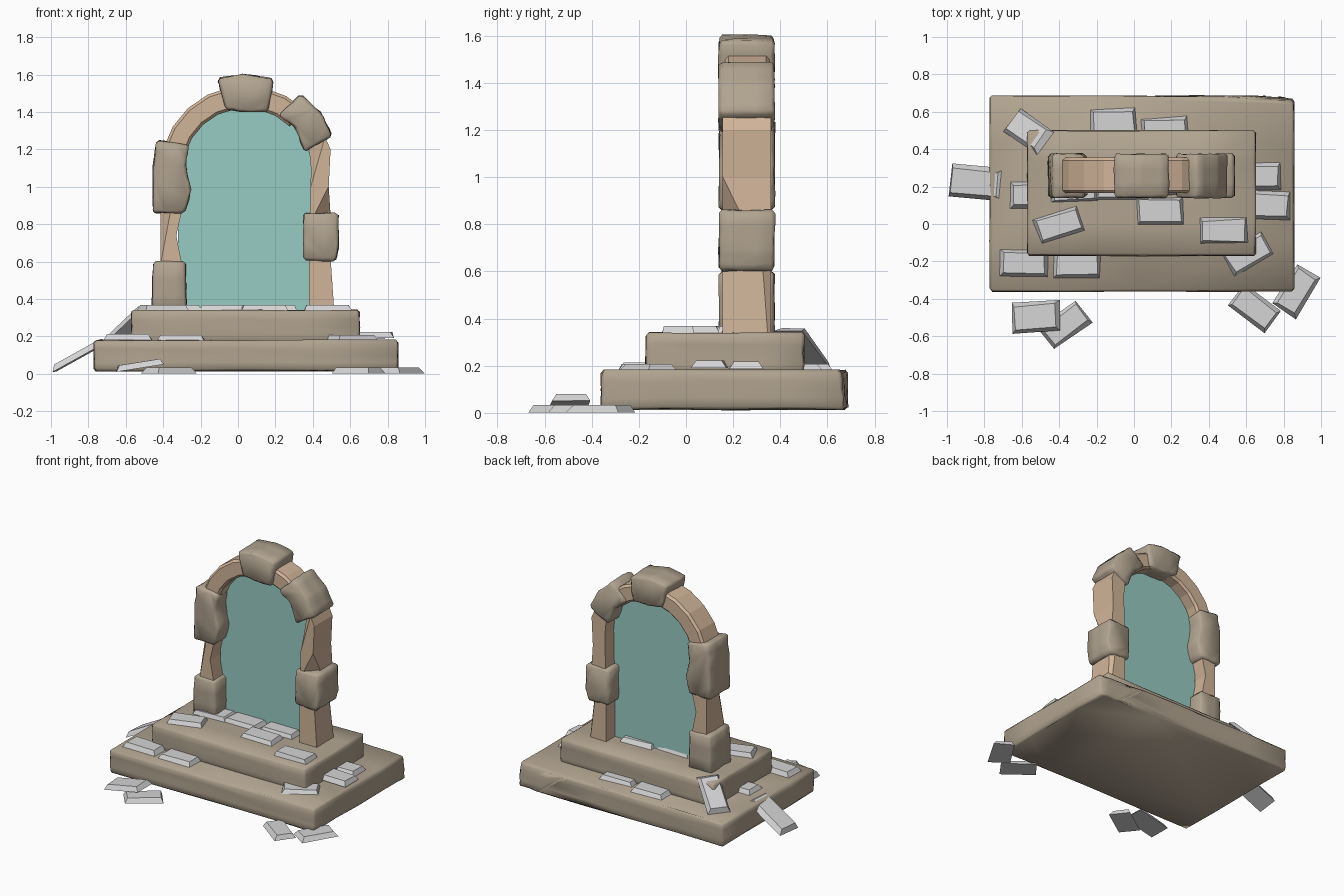
import bpy, bmesh, random
from math import radians, sin, cos
from mathutils import Matrix, Vector

random.seed(4)
if "Cube" in bpy.data.objects:
    bpy.data.objects.remove(bpy.data.objects["Cube"])


def material(name, rgb):
    m = bpy.data.materials.new(name)
    m.use_nodes = True
    m.diffuse_color = (*rgb, 1)
    m.node_tree.nodes["Principled BSDF"].inputs["Base Color"].default_value = (*rgb, 1)
    return m


STONE = material("weathered stone", (0.44, 0.37, 0.28))
SAND = material("sandstone", (0.64, 0.46, 0.32))
SLATE = material("grey slate", (0.66, 0.66, 0.67))
VEIL = material("teal veil", (0.31, 0.60, 0.55))


def finish(bm, name, mat, smooth=False):
    bmesh.ops.recalc_face_normals(bm, faces=bm.faces)
    mesh = bpy.data.meshes.new(name)
    bm.to_mesh(mesh)
    bm.free()
    mesh.materials.append(mat)
    for p in mesh.polygons:
        p.use_smooth = smooth
    ob = bpy.data.objects.new(name, mesh)
    bpy.context.collection.objects.link(ob)
    return ob


def chop(bm, point, normal):
    """Knock off everything beyond a plane and cap the wound."""
    geom = bm.verts[:] + bm.edges[:] + bm.faces[:]
    cut = bmesh.ops.bisect_plane(bm, geom=geom, plane_co=point, plane_no=normal, clear_outer=True)
    edges = [e for e in cut["geom_cut"] if isinstance(e, bmesh.types.BMEdge)]
    bmesh.ops.contextual_create(bm, geom=edges)


def box(lo, hi):
    bm = bmesh.new()
    bmesh.ops.create_cube(bm, size=1)
    lo, hi = Vector(lo), Vector(hi)
    for v in bm.verts:
        v.co = (lo + hi) / 2 + v.co * (hi - lo)
    return bm


def prism(outline, y0, y1):
    """Front outline of (x, z) points pushed through from y0 to y1."""
    bm = bmesh.new()
    face = bm.faces.new([bm.verts.new((x, y0, z)) for x, z in outline])
    new = bmesh.ops.extrude_face_region(bm, geom=[face])["geom"]
    for v in new:
        if isinstance(v, bmesh.types.BMVert):
            v.co.y = y1
    return bm


def worn(bm, name, bevel, wobble, cuts=2):
    """Soft, smooth-shaded stone with rubbed edges."""
    bmesh.ops.bevel(bm, geom=bm.edges[:], offset=bevel, segments=1, affect='EDGES')
    long_edges = [e for e in bm.edges if e.calc_length() > bevel * 3]
    bmesh.ops.subdivide_edges(bm, edges=long_edges, cuts=cuts, use_grid_fill=True)
    for v in bm.verts:
        v.co += Vector([random.uniform(-wobble, wobble) for _ in range(3)])
    return finish(bm, name, STONE, True)


# Stepped base
lower = box((-0.77, -0.36, 0.015), (0.855, 0.685, 0.18))
chop(lower, (0.47, 0.685, 0.18), (0.08, 1, 0.12))
worn(lower, "lower_step", 0.012, 0.004, 3)
upper = box((-0.57, -0.17, 0.16), (0.65, 0.50, 0.34))
worn(upper, "upper_step", 0.012, 0.004, 3)

# Large stones of the arch
stones = {
    "foot_stone": [(-0.46, .33), (-0.275, .33), (-0.28, .6), (-0.455, .6)],
    "shoulder_stone": [(-0.455, .86), (-0.285, .86), (-0.25, 0.97), (-0.28, 1.1),
                       (-0.265, 1.225), (-0.435, 1.25), (-0.455, 1.1)],
    "keystone": [(-0.065, 1.415), (0.04, 1.4), (0.165, 1.405), (0.19, 1.575),
                 (0.04, 1.605), (-0.11, 1.58)],
    "haunch_stone": [(0.355, 1.185), (0.505, 1.27), (0.45, 1.39), (0.335, 1.495),
                     (0.215, 1.385), (0.31, 1.31)],
    "pillar_stone": [(0.35, .61), (0.52, .6), (0.54, .68), (0.535, .86), (0.35, .86)],
}
for name, outline in stones.items():
    worn(prism(outline, 0.14, 0.375), name, 0.014, 0.004)

# Chipped sandstone columns between them
columns = {
    "right_foot_column": ([(0.38, .33), (0.515, .33), (0.495, .62), (0.38, .62)],
                          [((0.49, 0.36, 0.45), (0.8, 0.6, 0.1))]),
    "right_column": ([(0.385, .85), (0.495, .85), (0.485, 1.0), (0.495, 1.2),
                      (0.45, 1.3), (0.375, 1.25), (0.39, 1.1)],
                     [((0.47, 0.165, 0.95), (0.6, -0.7, -0.3)),
                      ((0.395, 0.165, 1.05), (-0.7, -0.6, 0.2))]),
    "left_column": ([(-0.415, .59), (-0.3, .59), (-0.33, .74), (-0.3, .87), (-0.415, .87)],
                    [((-0.40, 0.165, 0.70), (-0.8, -0.6, 0.15))]),
}
for name, (outline, chips) in columns.items():
    bm = prism(outline, 0.155, 0.36)
    for point, normal in chips:
        chop(bm, point, normal)
    finish(bm, name, SAND)


# Curved sandstone ribs
def rib(name, start, end, steps):
    angles = [radians(start + (end - start) * i / steps) for i in range(steps + 1)]
    ring = lambda r, a: (0.04 + r * cos(a), 1.085 + r * sin(a))
    outline = [ring(0.455, a) for a in angles] + [ring(0.335, a) for a in reversed(angles)]
    bm = prism(outline, 0.165, 0.355)
    rim = [e for e in bm.edges if abs(e.verts[0].co.y - e.verts[1].co.y) < 0.01]
    bmesh.ops.bevel(bm, geom=rim, offset=0.015, segments=1, affect='EDGES')
    finish(bm, name, SAND)


rib("left_rib", 165, 100, 4)
rib("right_rib", 78, 45, 2)

# Veil filling the opening
veil = bmesh.new()
arc = [(0.04 + 0.36 * cos(radians(a)), 1.075 + 0.36 * sin(radians(a))) for a in range(0, 181, 12)]
veil.faces.new([veil.verts.new((x, 0.26, z)) for x, z in [(-0.32, .335), (0.40, .335)] + arc])
finish(veil, "veil", VEIL)


# Loose slates: centre, turn, tilt, length, width
def slate(name, centre, turn=0, tilt=0, length=0.25, width=0.145):
    bm = box((-length / 2, -width / 2, -0.016), (length / 2, width / 2, 0.016))
    for v in bm.verts:
        if v.co.z > 0:
            v.co.x *= 0.87
            v.co.y *= 0.76
        v.co.x += random.uniform(-0.006, 0.006)
        v.co.y += random.uniform(-0.006, 0.006)
    spin = Matrix.Rotation(radians(turn), 4, 'Z') @ Matrix.Rotation(radians(-tilt), 4, 'Y')
    bm.transform(Matrix.Translation(centre) @ spin)
    finish(bm, name, SLATE)


GROUND, LOW, HIGH = 0.018, 0.192, 0.352
slate("leaning_slate_back", (-0.57, 0.50, 0.275), -36, 38, 0.27, 0.15)
slate("leaning_slate_side", (-0.845, 0.22, 0.105), -5, 29, 0.33, 0.18)
slate("tilted_slate", (-0.525, -0.495, 0.047), 3, 9, 0.26, 0.16)

flat = [
    (-0.54, 0.155, LOW, 0), (-0.59, -0.21, LOW + .005, 0), (-0.305, -0.212, LOW, 0),
    (0.61, -0.16, LOW, 30), (0.66, 0.255, LOW + .01, 2), (0.71, 0.1, LOW + .015, -3),
    (-0.11, 0.545, LOW, 2), (0.165, 0.5, LOW, 3),
    (-0.40, -0.005, HIGH, 18), (0.14, 0.07, HIGH, 0), (0.48, -0.035, HIGH, 1),
    (-0.32, 0.19, HIGH, 3), (-0.08, 0.2, HIGH, -2), (0.19, 0.225, HIGH, 2),
    (-0.37, -0.54, GROUND, 36), (0.645, -0.45, GROUND, -38), (0.87, -0.36, GROUND, 58),
]
for i, (x, y, z, turn) in enumerate(flat):
    slate(f"slate_{i + 1}", (x, y, z), turn)
